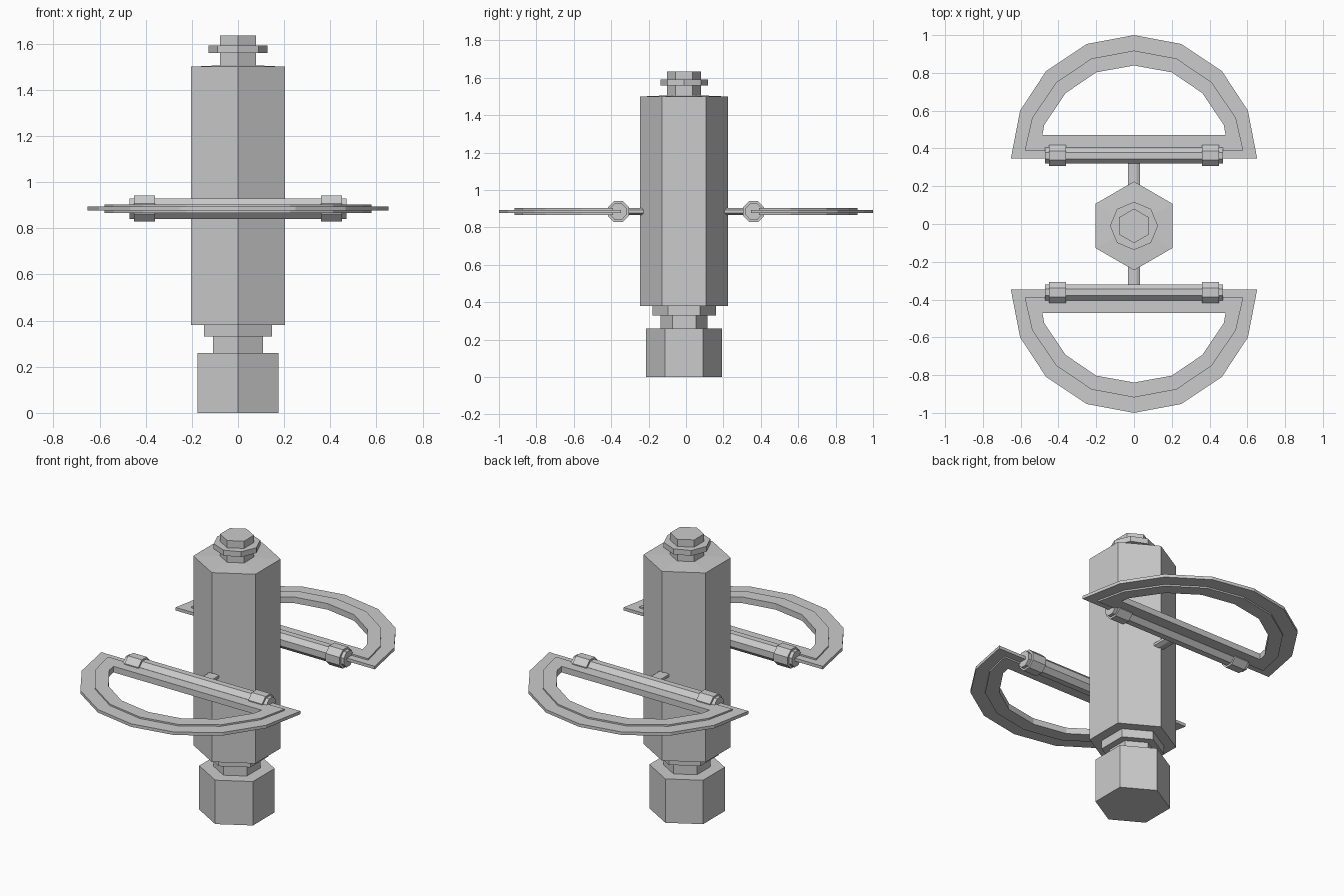
import bpy, bmesh, math
from mathutils import Matrix

if "Cube" in bpy.data.objects:
    bpy.data.objects.remove(bpy.data.objects["Cube"])

ARM_Z = 0.885    # height of the handles
ARM_Y = 0.362    # distance of the hinge tubes from the centre
AXIS_Y = -0.01   # centre line of the shaft


def finish(name, bm):
    bmesh.ops.recalc_face_normals(bm, faces=bm.faces[:])
    mesh = bpy.data.meshes.new(name)
    bm.to_mesh(mesh)
    bm.free()
    obj = bpy.data.objects.new(name, mesh)
    bpy.context.collection.objects.link(obj)
    return obj


def column(name, sides, r1, r2, z0, z1):
    """Upright prism with one corner facing the front."""
    bm = bmesh.new()
    bmesh.ops.create_cone(bm, cap_ends=True, segments=sides, radius1=r1, radius2=r2, depth=z1 - z0)
    turn = Matrix.Rotation(math.pi / 2, 4, 'Z')
    bm.verts.ensure_lookup_table()
    # put a corner exactly on the y axis
    v = bm.verts[0].co
    turn = Matrix.Rotation(math.pi / 2 - math.atan2(v.y, v.x), 4, 'Z')
    bm.transform(Matrix.Translation((0, AXIS_Y, (z0 + z1) / 2)) @ turn)
    return finish(name, bm)


def rod(name, axis, half_w, half_h, length, loc):
    """Octagonal rod with flat top and sides, lying along x or y."""
    bm = bmesh.new()
    k = 1 / math.cos(math.pi / 8)
    bmesh.ops.create_cone(bm, cap_ends=True, segments=8, radius1=k, radius2=k, depth=length)
    bm.transform(Matrix.Rotation(math.pi / 8, 4, 'Z'))
    bm.transform(Matrix.Diagonal((half_w, half_h, 1, 1)))
    if axis == 'x':
        bm.transform(Matrix.Rotation(math.pi / 2, 4, 'Z') @ Matrix.Rotation(math.pi / 2, 4, 'X'))
    else:
        bm.transform(Matrix.Rotation(math.pi / 2, 4, 'X'))
    bm.transform(Matrix.Translation(loc))
    return finish(name, bm)


def d_loop(half):
    """Right half of a D outline, mirrored to the left."""
    return half + [(-x, y) for x, y in reversed(half[:-1])]


OUTER = d_loop([(0.652, 0.347), (0.603, 0.60), (0.465, 0.81), (0.25, 0.953), (0, 1.0)])
MID = d_loop([(0.578, 0.39), (0.54, 0.56), (0.412, 0.75), (0.225, 0.876), (0, 0.918)])
INNER = d_loop([(0.485, 0.472), (0.475, 0.525), (0.362, 0.693), (0.20, 0.803), (0, 0.839)])


def handle(name, side):
    """D-shaped frame: thin outer rim, thicker inner band."""
    bm = bmesh.new()
    thin, thick = 0.009, 0.018
    section = [(OUTER, thin), (MID, thin), (MID, thick), (INNER, thick),
               (INNER, -thick), (MID, -thick), (MID, -thin), (OUTER, -thin)]
    rings = [[bm.verts.new((x, side * y, ARM_Z + h)) for x, y in pts] for pts, h in section]
    n = len(OUTER)
    for a, b in zip(rings, rings[1:] + rings[:1]):
        for i in range(n):
            j = (i + 1) % n
            bm.faces.new((a[i], a[j], b[j], b[i]))
    return finish(name, bm)


# central shaft, bottom to top
column("base_nut", 6, 0.203, 0.203, 0.0, 0.26)
column("lower_neck", 6, 0.126, 0.126, 0.26, 0.33)
column("lower_collar", 6, 0.17, 0.17, 0.33, 0.38)
column("body", 6, 0.235, 0.235, 0.38, 1.50)
column("body_cap", 6, 0.235, 0.09, 1.50, 1.506)
column("top_stem", 6, 0.091, 0.091, 1.50, 1.635)
column("top_flange", 8, 0.127, 0.127, 1.56, 1.592)

# handles, hinges and connecting pins on both sides
for side, label in ((-1, "front"), (1, "back")):
    handle(label + "_handle", side)
    rod(label + "_hinge_tube", 'x', 0.043, 0.045, 0.94, (0, side * ARM_Y, ARM_Z))
    for sx, end in ((-1, "left"), (1, "right")):
        rod(f"{label}_{end}_clip", 'x', 0.056, 0.056, 0.09, (sx * 0.405, side * ARM_Y, ARM_Z))
    rod(label + "_pin", 'y', 0.033, 0.018, 0.2, (0, side * 0.25, ARM_Z))
